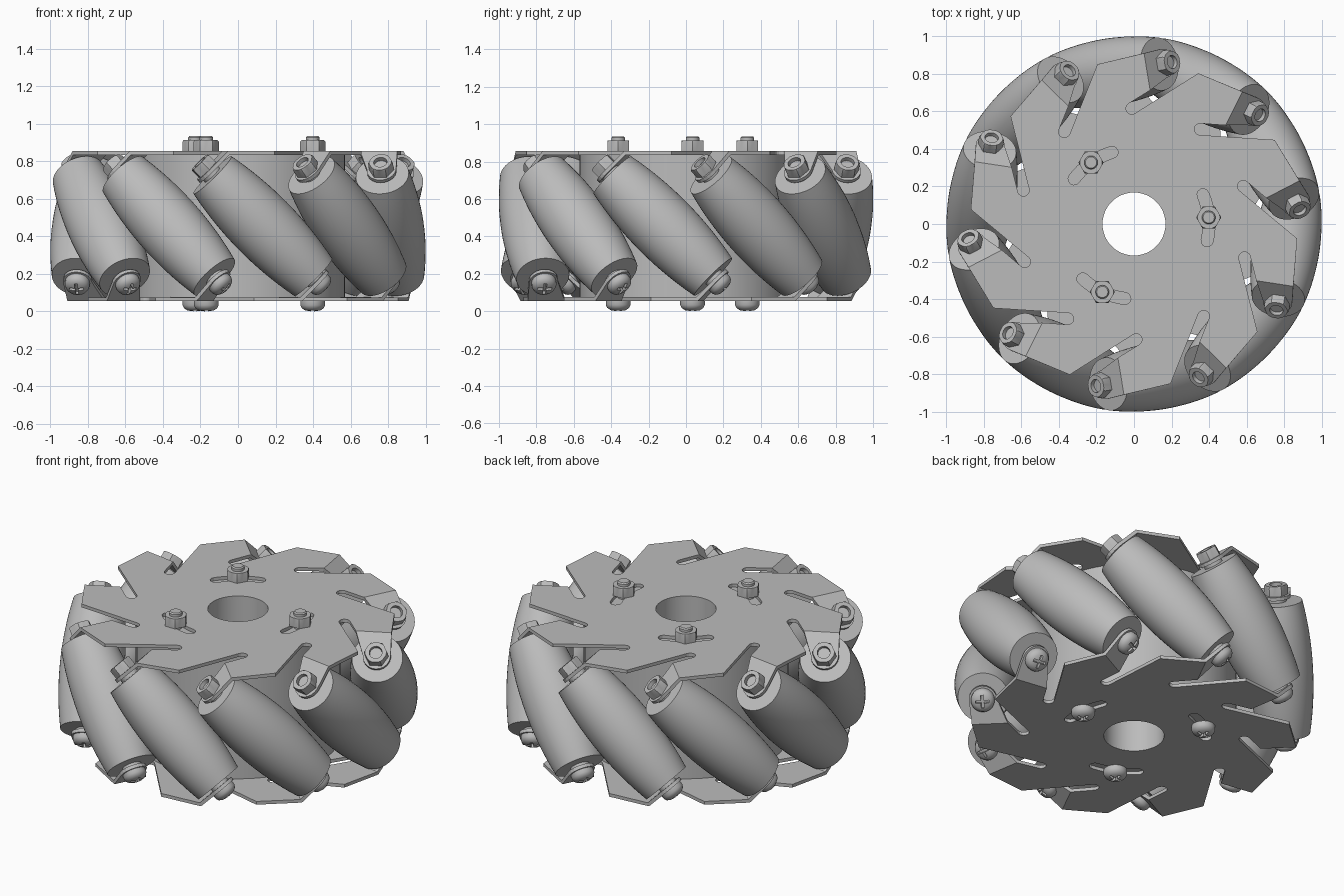
import bpy, bmesh, math
from math import sin, cos, pi, radians, sqrt
from mathutils import Matrix, Vector

if "Cube" in bpy.data.objects:
    bpy.data.objects.remove(bpy.data.objects["Cube"])

ROLLERS = 10
START = radians(-8.7)      # angle of the first roller
AXLE_R = 0.82              # distance of roller axes from the wheel axis
MID = 0.455                # height of the wheel's middle plane
HALF = 0.385               # half length of a roller
TOP = 0.855                # top of the upper plate
THICK = 0.02
SEAT = 0.424               # distance along an axle to the outer face of a tab

metal = bpy.data.materials.new("silver_grey")
metal.use_nodes = True
GREY = (0.5, 0.5, 0.5, 1)
metal.diffuse_color = GREY
metal.node_tree.nodes["Principled BSDF"].inputs["Base Color"].default_value = GREY


def finish(bm, name):
    bmesh.ops.recalc_face_normals(bm, faces=bm.faces)
    mesh = bpy.data.meshes.new(name)
    bm.to_mesh(mesh)
    bm.free()
    mesh.materials.append(metal)
    return mesh


def place(name, mesh, matrix=Matrix(), smooth=True):
    ob = bpy.data.objects.new(name, mesh)
    bpy.context.collection.objects.link(ob)
    ob.matrix_world = matrix
    if smooth:
        bpy.ops.object.select_all(action='DESELECT')
        ob.select_set(True)
        bpy.context.view_layer.objects.active = ob
        bpy.ops.object.shade_smooth_by_angle(angle=radians(35))
    return ob


def lathe(name, profile, segs=32, hexagon=None, ring=False):
    """Turn (radius, height) points about z; hexagon clips radii to a six-sided outline."""
    bm = bmesh.new()
    rows = []
    for r, z in profile:
        row = []
        for i in range(segs):
            a = 2 * pi * i / segs
            rad = r
            if hexagon:
                rad = min(r, hexagon / cos(a % (pi / 3) - pi / 6))
            row.append(bm.verts.new((rad * cos(a), rad * sin(a), z)))
        rows.append(row)
    pairs = list(zip(rows, rows[1:]))
    if ring:
        pairs.append((rows[-1], rows[0]))
    else:
        bm.faces.new(rows[0])
        bm.faces.new(rows[-1])
    for a, b in pairs:
        for i in range(segs):
            j = (i + 1) % segs
            bm.faces.new((a[i], a[j], b[j], b[i]))
    return finish(bm, name)


def prism(bm, points, z0, z1):
    low = [bm.verts.new((x, y, z0)) for x, y in points]
    high = [bm.verts.new((x, y, z1)) for x, y in points]
    bm.faces.new(low)
    bm.faces.new(high)
    for i in range(len(points)):
        j = (i + 1) % len(points)
        bm.faces.new((low[i], low[j], high[j], high[i]))


def cut(ob, cutter):
    mod = ob.modifiers.new("cut", 'BOOLEAN')
    mod.operation = 'DIFFERENCE'
    mod.solver = 'EXACT'
    mod.object = cutter


def hide(ob):
    ob.hide_render = True
    ob.hide_viewport = True
    ob.display_type = 'WIRE'


# Shared meshes
steps = [HALF * (i / 8 - 1) for i in range(17)]
roller = lathe("roller", [(sqrt(1 - s * s / 2) - AXLE_R, s) for s in steps], 48)
axle = lathe("axle", [(0.035, -SEAT), (0.035, SEAT + 0.035)], 20)
spacer = lathe("spacer", [(0.055, -0.41), (0.055, 0.41)], 24)
nut = lathe("nut", [(0.036, 0), (0.068, 0), (0.068, 0.05), (0.06, 0.058), (0.036, 0.058)],
            24, hexagon=0.058, ring=True)
stud = lathe("stud", [(0.036, 0.05), (0.036, 0.928), (0.03, 0.935)], 20)

# Pan head with a cross recess
head = lathe("screw_head", [(0.066, 0), (0.066, 0.022), (0.058, 0.038), (0.04, 0.05), (0.01, 0.055)])
bm = bmesh.new()
w, l = 0.008, 0.038
prism(bm, [(w, w), (w, l), (-w, l), (-w, w), (-l, w), (-l, -w),
           (-w, -w), (-w, -l), (w, -l), (w, -w), (l, -w), (l, w)], 0.03, 0.1)
cross = place("cross_cutter", finish(bm, "cross_cutter"), smooth=False)
blank = place("screw_blank", head)
cut(blank, cross)
graph = bpy.context.evaluated_depsgraph_get()
screw = bpy.data.meshes.new_from_object(blank.evaluated_get(graph))
for helper in (blank, cross):
    bpy.data.objects.remove(helper)

# Tilted rollers with axles, nuts and screws
FLIP = Matrix.Rotation(pi, 4, 'X')
for k in range(ROLLERS):
    a = START + 2 * pi * k / ROLLERS
    out = Vector((cos(a), sin(a), 0))
    along = Vector((sin(a), -cos(a), 1)).normalized()
    frame = Matrix((out, along.cross(out), along)).transposed().to_4x4()
    frame.translation = out * AXLE_R + Vector((0, 0, MID))
    place(f"roller_{k}", roller, frame, k == 0)
    place(f"axle_{k}", axle, frame, k == 0)
    place(f"spacer_{k}", spacer, frame, k == 0)
    place(f"roller_nut_{k}", nut, frame @ Matrix.Translation((0, 0, SEAT)), k == 0)
    place(f"roller_screw_{k}", screw, frame @ Matrix.Translation((0, 0, -SEAT)) @ FLIP, k == 0)

# Hub
place("hub", lathe("hub", [(0.168, 0.075), (0.57, 0.075), (0.57, 0.835), (0.168, 0.835)],
                   64, ring=True))

# Hub bolts, and the cutter for the bore and curved slots
bm = bmesh.new()
circle = [2 * pi * i / 64 for i in range(64)]
prism(bm, [(0.168 * cos(a), 0.168 * sin(a)) for a in circle], -0.1, 1.1)
for k in range(3):
    a = radians(5 + 120 * k)
    spot = Matrix.Translation((0.4 * cos(a), 0.4 * sin(a), 0))
    place(f"hub_stud_{k}", stud, spot, k == 0)
    place(f"hub_nut_{k}", nut, spot @ Matrix.Translation((0, 0, TOP)), False)
    place(f"hub_screw_{k}", screw, spot @ Matrix.Translation((0, 0, 0.055)) @ FLIP, False)
    span, half_w = radians(18), 0.032
    pts = []
    for side in (1, -1):
        for i in range(9):
            b = a + side * span * (i / 4 - 1)
            pts.append(((0.4 + side * half_w) * cos(b), (0.4 + side * half_w) * sin(b)))
        end = a + side * span
        for i in range(1, 6):
            c = end + (0 if side > 0 else pi) + pi * i / 6
            pts.append((0.4 * cos(end) + half_w * cos(c), 0.4 * sin(end) + half_w * sin(c)))
    prism(bm, pts, -0.1, 1.1)
cutter = place("plate_cutter", finish(bm, "plate_cutter"), smooth=False)
hide(cutter)

# Side plate: toothed disc with a slanted tab on every tooth
bm = bmesh.new()
rim = []
tabs = []
for k in range(ROLLERS):
    turn = Matrix.Rotation(START - 2 * pi * k / ROLLERS, 4, 'Z')

    def vert(r, t, drop=0):
        return bm.verts.new(turn @ Vector((r, t - drop, TOP - drop)))

    tip, outer, inner = vert(0.872, 0.055), vert(0.89, -0.2), vert(0.69, -0.2)
    slot = [vert(0.61 + 0.031 * cos(c), -0.088 + 0.031 * sin(c))
            for c in [radians(22 + 22.5 * i) for i in range(9)]]
    rim += [tip, outer, inner] + slot
    tip_arc = [vert(AXLE_R + 0.078 * cos(c), -0.2, 0.1 + 0.055 * sin(c))
               for c in [pi * i / 10 for i in range(11)]]
    tabs.append([inner, outer] + tip_arc)
bm.faces.new(rim)
for tab in tabs:
    bm.faces.new(tab)
bmesh.ops.recalc_face_normals(bm, faces=bm.faces)
bm.normal_update()
if max(bm.faces, key=lambda f: f.calc_area()).normal.z < 0:
    bmesh.ops.reverse_faces(bm, faces=bm.faces)
plate = bpy.data.meshes.new("side_plate")
bm.to_mesh(plate)
bm.free()
plate.materials.append(metal)

# The lower plate is the upper one turned over about a roller's radial line
turn_over = (Matrix.Translation((0, 0, MID))
             @ Matrix.Rotation(pi, 4, Vector((cos(START), sin(START), 0)))
             @ Matrix.Translation((0, 0, -MID)))
for name, matrix in (("upper_plate", Matrix()), ("lower_plate", turn_over)):
    ob = place(name, plate, matrix, smooth=False)
    thick = ob.modifiers.new("thickness", 'SOLIDIFY')
    thick.thickness = THICK
    thick.offset = -1
    thick.use_even_offset = True
    cut(ob, cutter)
